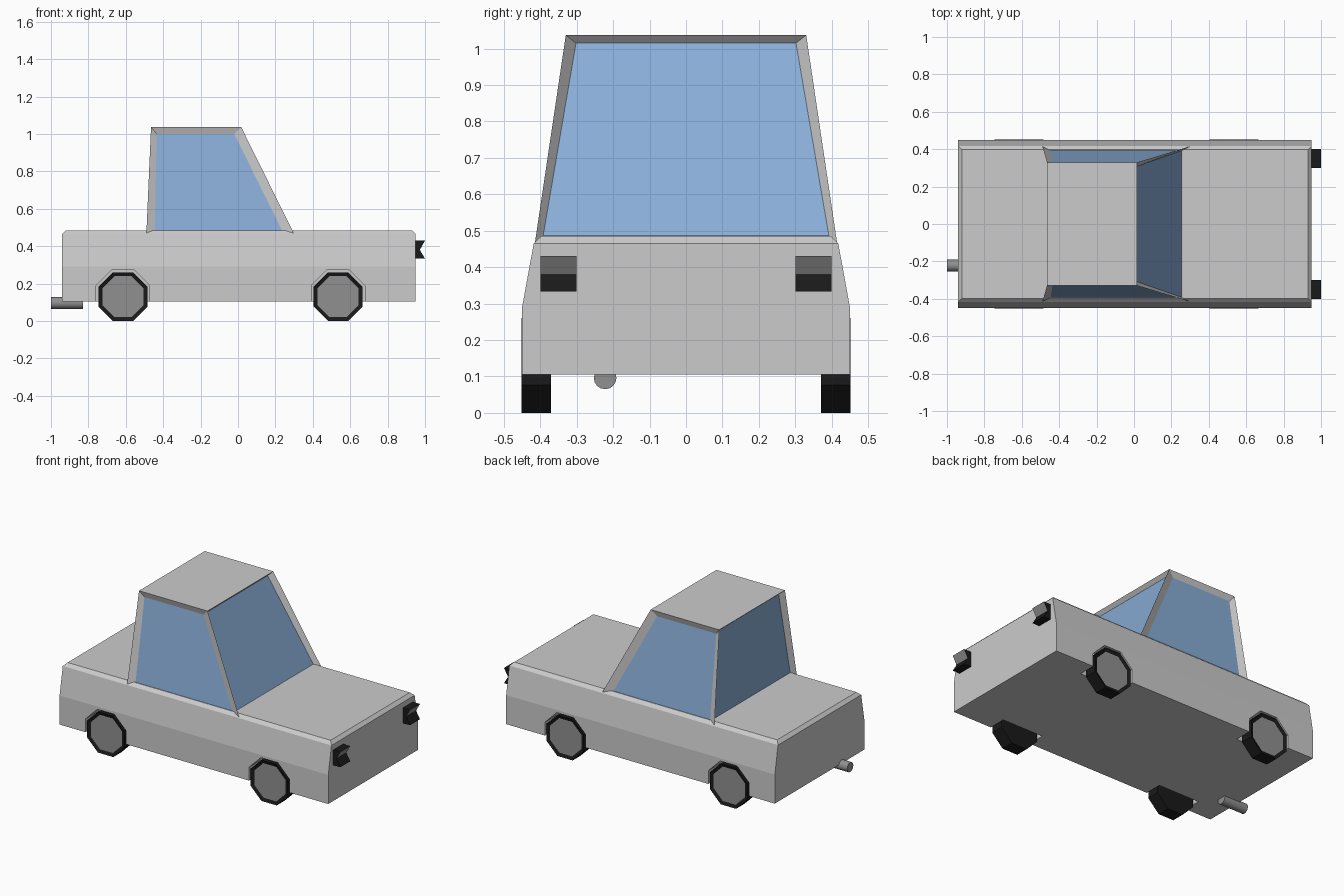
import bpy, bmesh, math
from mathutils import Matrix

if "Cube" in bpy.data.objects:
    bpy.data.objects.remove(bpy.data.objects["Cube"])


def material(name, r, g, b):
    m = bpy.data.materials.new(name)
    m.diffuse_color = (r, g, b, 1)
    m.use_nodes = True
    m.node_tree.nodes["Principled BSDF"].inputs["Base Color"].default_value = m.diffuse_color
    return m


BLACK = material("rubber_black", 0.01, 0.01, 0.01)
DARK = material("dark_grey", 0.28, 0.28, 0.28)
GLASS = material("window_blue", 0.25, 0.42, 0.68)


def finish(bm, name, *mats):
    bmesh.ops.recalc_face_normals(bm, faces=bm.faces)
    me = bpy.data.meshes.new(name)
    bm.to_mesh(me)
    bm.free()
    for m in mats:
        me.materials.append(m)
    ob = bpy.data.objects.new(name, me)
    bpy.context.collection.objects.link(ob)
    return ob


def cylinder(bm, radius, depth, sides, matrix):
    return bmesh.ops.create_cone(bm, cap_ends=True, segments=sides, radius1=radius,
                                 radius2=radius, depth=depth, matrix=matrix)


def octagon(bm, half_width, x, y, z, depth):
    # Octagonal prism along y, standing on a flat
    mat = (Matrix.Translation((x, y, z)) @ Matrix.Rotation(math.pi / 2, 4, 'X')
           @ Matrix.Rotation(math.pi / 8, 4, 'Z'))
    cylinder(bm, half_width / math.cos(math.pi / 8), depth, 8, mat)


WHEELS = [(n, x, s) for n, x in (("rear", -0.615), ("front", 0.535)) for s in (-1, 1)]

# Body: stacked rectangles with tapered sides and a bevelled top edge
bm = bmesh.new()
rings = []
for z, x0, x1, y in ((0.105, -0.94, 0.95, 0.45), (0.29, -0.94, 0.95, 0.45),
                     (0.465, -0.94, 0.95, 0.418), (0.485, -0.92, 0.93, 0.398)):
    rings.append([bm.verts.new(p) for p in
                  ((x0, -y, z), (x1, -y, z), (x1, y, z), (x0, y, z))])
for a, b in zip(rings, rings[1:]):
    for i in range(4):
        j = (i + 1) % 4
        bm.faces.new((a[i], a[j], b[j], b[i]))
bm.faces.new(rings[0][::-1])
bm.faces.new(rings[-1])
body = finish(bm, "car_body")

# Wheel arches cut into the body
bm = bmesh.new()
for _, x, s in WHEELS:
    octagon(bm, 0.143, x, s * 0.42, 0.13, 0.16)
cutter = finish(bm, "wheel_arch_cutter")
cutter.hide_render = True
cutter.hide_viewport = True
cut = body.modifiers.new("wheel_arches", 'BOOLEAN')
cut.operation = 'DIFFERENCE'
cut.solver = 'EXACT'
cut.object = cutter

# Cabin: tapered frame whose four sides slope in to recessed windows
bm = bmesh.new()
low = [bm.verts.new(p) for p in ((-0.49, -0.415, 0.465), (0.30, -0.415, 0.465),
                                 (0.30, 0.415, 0.465), (-0.49, 0.415, 0.465))]
top = [bm.verts.new(p) for p in ((-0.465, -0.33, 1.037), (0.017, -0.33, 1.037),
                                 (0.017, 0.33, 1.037), (-0.465, 0.33, 1.037))]
bm.faces.new(top)
bm.faces.new(low[::-1])
side = [(-0.445, -0.395, 0.475), (0.24, -0.395, 0.475),
        (-0.02, -0.318, 1.0), (-0.435, -0.318, 1.0)]
windows = [
    side,
    [(0.255, -0.392, 0.487), (0.255, 0.392, 0.487), (-0.003, 0.302, 1.015), (-0.003, -0.302, 1.015)],
    [(side[i][0], -side[i][1], side[i][2]) for i in (1, 0, 3, 2)],
    [(-0.458, 0.392, 0.487), (-0.458, -0.392, 0.487), (-0.44, -0.302, 1.015), (-0.44, 0.302, 1.015)],
]
for i, pane in enumerate(windows):
    j = (i + 1) % 4
    outer = (low[i], low[j], top[j], top[i])
    inner = [bm.verts.new(p) for p in pane]
    bm.faces.new(inner).material_index = 1
    for k in range(4):
        n = (k + 1) % 4
        bm.faces.new((outer[k], outer[n], inner[n], inner[k]))
frame_grey = material("frame_grey", 0.8, 0.8, 0.8)
finish(bm, "cabin", frame_grey, GLASS)

# Wheels: eight-sided tyres with recessed grey hubs
for name, x, s in WHEELS:
    bm = bmesh.new()
    octagon(bm, 0.13, x, s * 0.411, 0.13, 0.082)
    bmesh.ops.recalc_face_normals(bm, faces=bm.faces)
    hub = max(bm.faces, key=lambda f: s * f.calc_center_median().y)
    bmesh.ops.inset_region(bm, faces=[hub], thickness=0.022, depth=0)
    bmesh.ops.translate(bm, verts=hub.verts, vec=(0, -s * 0.008, 0))
    hub.material_index = 1
    finish(bm, f"{name}_wheel_{'right' if s < 0 else 'left'}", BLACK, DARK)

# Headlights: notched blocks with a grey upper lens
profile = [(0.94, 0.43), (1.0, 0.43), (0.972, 0.38), (1.0, 0.333), (0.94, 0.333)]
for s in (-1, 1):
    bm = bmesh.new()
    a, b = [[bm.verts.new((x, s * y, z)) for x, z in profile] for y in (0.30, 0.40)]
    bm.faces.new(a)
    bm.faces.new(b[::-1])
    for i in range(5):
        j = (i + 1) % 5
        f = bm.faces.new((a[i], a[j], b[j], b[i]))
        f.material_index = int(i == 1)
    finish(bm, f"headlight_{'right' if s < 0 else 'left'}", BLACK, DARK)

# Exhaust pipe
bm = bmesh.new()
cylinder(bm, 0.031, 0.17, 16, Matrix.Translation((-0.915, -0.222, 0.096))
         @ Matrix.Rotation(math.pi / 2, 4, 'Y'))
pipe = finish(bm, "exhaust_pipe", DARK)
for p in pipe.data.polygons:
    p.use_smooth = len(p.vertices) == 4
